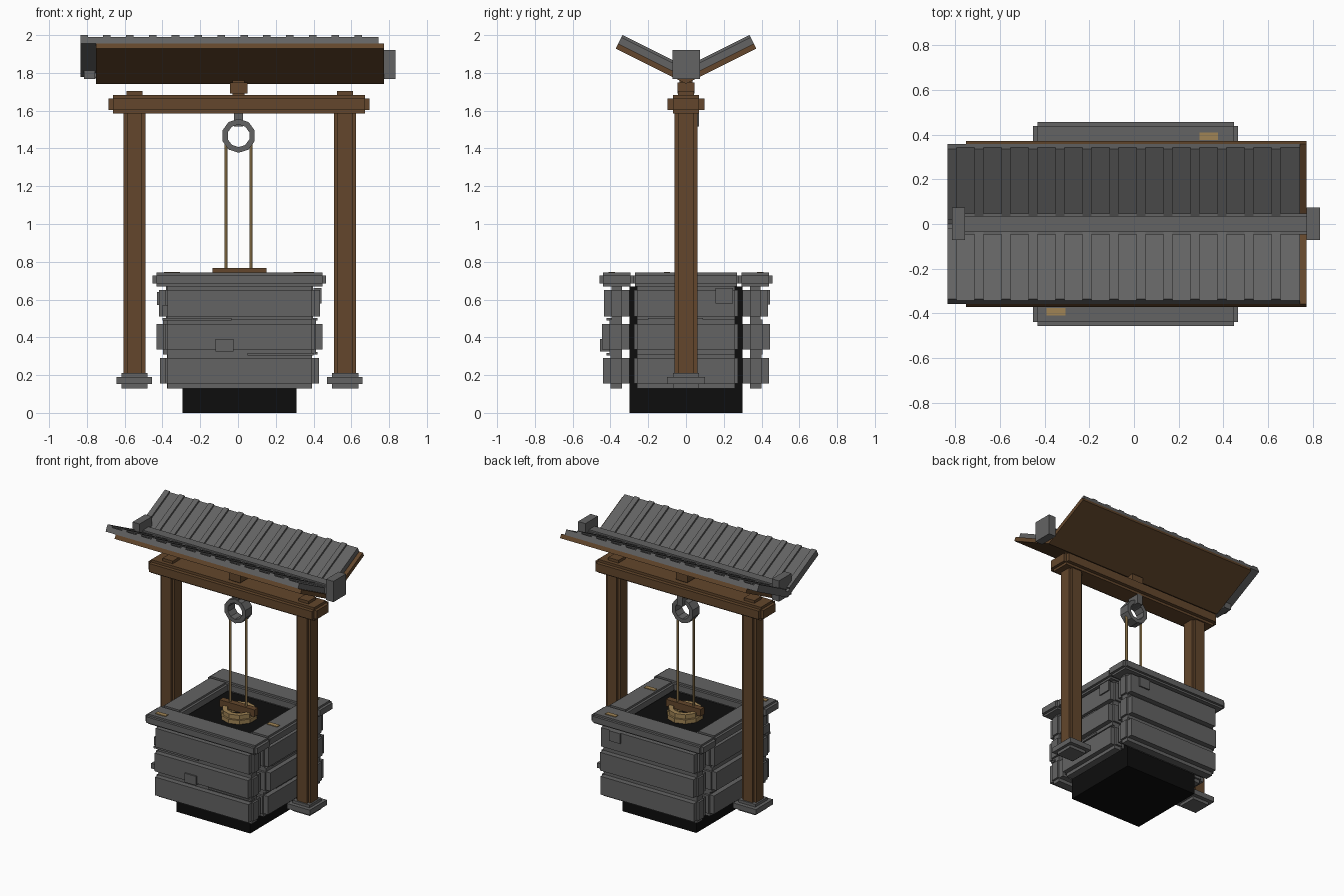
import bpy, bmesh, math
from mathutils import Matrix, Vector

cube = bpy.data.objects.get("Cube")
if cube:
    bpy.data.objects.remove(cube, do_unlink=True)


def material(name, rgb):
    m = bpy.data.materials.new(name)
    m.use_nodes = True
    m.diffuse_color = (*rgb, 1)
    m.node_tree.nodes["Principled BSDF"].inputs["Base Color"].default_value = (*rgb, 1)
    return m


STONE = material("grey stone", (0.125, 0.125, 0.125))
WOOD = material("brown wood", (0.125, 0.062, 0.025))
TAN = material("tan rope", (0.35, 0.23, 0.09))
BLACK = material("dark core", (0.004, 0.004, 0.004))


def finish(name, bm, mat):
    bmesh.ops.recalc_face_normals(bm, faces=bm.faces)
    mesh = bpy.data.meshes.new(name)
    bm.to_mesh(mesh)
    bm.free()
    mesh.materials.append(mat)
    obj = bpy.data.objects.new(name, mesh)
    bpy.context.collection.objects.link(obj)
    return obj


def add_box(bm, lo, hi):
    lo, hi = Vector(lo), Vector(hi)
    m = Matrix.Translation((lo + hi) / 2) @ Matrix.Diagonal((*(hi - lo), 1))
    bmesh.ops.create_cube(bm, size=1, matrix=m)


def box(name, x, y, z, mat):
    bm = bmesh.new()
    add_box(bm, (x[0], y[0], z[0]), (x[1], y[1], z[1]))
    return finish(name, bm, mat)


def notched(name, x, y, z, mat, inset):
    """Block with stepped edges: three crossed boxes, each full along one axis."""
    bm = bmesh.new()
    for axis in range(3):
        lo, hi = [], []
        for i, (a, b) in enumerate((x, y, z)):
            n = 0 if i == axis else inset[i]
            lo.append(a + n)
            hi.append(b - n)
        add_box(bm, lo, hi)
    return finish(name, bm, mat)


def tube(name, centre, radius, inner, depth, sides, mat, axis="Z"):
    """Faceted ring with a square section."""
    bm = bmesh.new()
    loops = []
    for r, h in ((radius, -1), (radius, 1), (inner, 1), (inner, -1)):
        ring = []
        for i in range(sides):
            a = 2 * math.pi * (i + 0.5) / sides
            u, v, w = r * math.cos(a), r * math.sin(a), h * depth / 2
            p = (u, v, w) if axis == "Z" else (u, w, v)
            ring.append(bm.verts.new(Vector(p) + Vector(centre)))
        loops.append(ring)
    for k in range(4):
        a, b = loops[k], loops[(k + 1) % 4]
        for i in range(sides):
            j = (i + 1) % sides
            bm.faces.new((a[i], a[j], b[j], b[i]))
    return finish(name, bm, mat)


# Dark shaft of the well
CX = 0.008
box("shaft", (-0.295, 0.31), (-0.3, 0.3), (0, 0.67), BLACK)

# Stone courses: long ones at front and back, short ones at the sides
courses = [(0.13, 0.315, 0.44, 0.42), (0.31, 0.495, 0.445, 0.44), (0.485, 0.675, 0.435, 0.425)]
for i, (z0, z1, out, side_out) in enumerate(courses):
    for label, s in (("front", -1), ("back", 1)):
        y = sorted((s * 0.3, s * out))
        notched(f"{label}_course_{i}", (CX - 0.395, CX + 0.4), y, (z0, z1), STONE, (0.015, 0.04, 0.025))
    for label, s in (("right", -1), ("left", 1)):
        x = sorted((CX + s * 0.295, CX + s * side_out))
        notched(f"{label}_course_{i}", x, (-0.275, 0.275), (z0, z1), STONE, (0.035, 0.015, 0.025))

# Rim slabs
for label, s in (("front", -1), ("back", 1)):
    y = sorted((s * 0.275, s * 0.458))
    notched(f"{label}_rim", (-0.452, 0.467), y, (0.67, 0.742), STONE, (0.02, 0.018, 0.014))
for label, s in (("right", -1), ("left", 1)):
    x = sorted((CX + s * 0.28, CX + s * 0.445))
    notched(f"{label}_rim", x, (-0.28, 0.28), (0.67, 0.742), STONE, (0.018, 0.01, 0.014))

# Raised stone patches and mortar strips on the walls
box("front_patch", (-0.12, -0.025), (-0.455, -0.4), (0.325, 0.392), STONE)
box("front_corner_patch", (-0.4, -0.34), (-0.41, -0.31), (0.51, 0.57), STONE)
box("back_patch", (0.23, 0.32), (0.4, 0.445), (0.575, 0.65), STONE)
box("left_patch", (0.4, 0.443), (0.155, 0.25), (0.58, 0.66), STONE)
box("right_patch", (-0.43, -0.39), (-0.22, -0.13), (0.57, 0.64), STONE)
box("front_strip_upper", (-0.4, -0.035), (-0.42, -0.38), (0.49, 0.503), STONE)
box("front_strip_lower", (0.05, 0.4), (-0.42, -0.38), (0.305, 0.318), STONE)
box("left_strip_upper", (0.37, 0.42), (-0.2, 0.09), (0.49, 0.503), STONE)
box("left_strip_lower", (0.37, 0.42), (-0.16, 0.09), (0.308, 0.323), STONE)

# Tan chips lying on the rim
for i, (x, y) in enumerate(((-0.35, -0.393), (0.335, 0.393), (0.36, -0.1))):
    box(f"rim_chip_{i}", (x - 0.042, x + 0.042), (y - 0.016, y + 0.016), (0.74, 0.747), TAN)

# Posts, feet and pegs
for label, cx in (("right", -0.548), ("left", 0.567)):
    notched(f"{label}_post", (cx - 0.058, cx + 0.058), (-0.06, 0.06), (0.2, 1.6), WOOD, (0.018, 0.018, 0.01))
    box(f"{label}_foot_core", (cx - 0.07, cx + 0.07), (-0.07, 0.07), (0.13, 0.21), STONE)
    box(f"{label}_foot_ledge", (cx - 0.095, cx + 0.092), (-0.1, 0.1), (0.152, 0.19), STONE)
    box(f"{label}_peg", (cx - 0.042, cx + 0.042), (-0.042, 0.042), (1.67, 1.703), WOOD)

# Crossbeam and the block carrying the roof
notched("crossbeam", (-0.685, 0.695), (-0.097, 0.097), (1.585, 1.683), WOOD, (0.022, 0.027, 0.018))
box("roof_block", (-0.042, 0.05), (-0.045, 0.045), (1.69, 1.75), WOOD)
box("roof_block_neck", (-0.03, 0.035), (-0.035, 0.035), (1.66, 1.775), WOOD)

# Pulley ring and hook
box("pulley_hook", (-0.02, 0.026), (-0.03, 0.07), (1.515, 1.59), STONE)
tube("pulley_ring", (0.003, 0, 1.467), 0.09, 0.06, 0.08, 10, STONE, axis="Y")

# Ropes, bucket and its handle plank
for label, x in (("right", -0.063), ("left", 0.068)):
    bm = bmesh.new()
    bmesh.ops.create_cone(bm, cap_ends=True, segments=6, radius1=0.009, radius2=0.009, depth=0.7,
                          matrix=Matrix.Translation((x, 0, 1.09)))
    finish(f"{label}_rope", bm, TAN)
tube("bucket_lower_hoop", (CX, 0, 0.685), 0.125, 0.085, 0.03, 10, TAN)
tube("bucket_upper_hoop", (CX, 0, 0.718), 0.115, 0.08, 0.032, 10, TAN)
box("bucket_handle", (-0.136, 0.15), (-0.022, 0.022), (0.715, 0.767), WOOD)

# Valley roof: slabs measured along the slope (s) and above its underside (t)
SLOPE = math.atan(0.5)


def add_slab(bm, side, x, s, t):
    c, n = math.cos(SLOPE), math.sin(SLOPE)
    ends = []
    for px in x:
        ring = []
        for ps, pt in ((s[0], t[0]), (s[1], t[0]), (s[1], t[1]), (s[0], t[1])):
            ring.append(bm.verts.new((px, side * (ps * c - pt * n), 1.742 + ps * n + pt * c)))
        ends.append(ring)
        bm.faces.new(ring)
    a, b = ends
    for i in range(4):
        j = (i + 1) % 4
        bm.faces.new((a[i], a[j], b[j], b[i]))


for label, side in (("front", -1), ("back", 1)):
    bm = bmesh.new()
    add_slab(bm, side, (-0.752, 0.773), (0, 0.416), (0, 0.03))
    finish(f"{label}_roof_boards", bm, WOOD)
    bm = bmesh.new()
    add_slab(bm, side, (-0.835, 0.743), (0.02, 0.416), (0.03, 0.068))
    for k in range(13):
        x = -0.815 + 0.121 * k
        add_slab(bm, side, (x - 0.02, x + 0.02), (0.06, 0.416), (0.06, 0.081))
    finish(f"{label}_roof_tiles", bm, STONE)

# Valley beam with end blocks
box("valley_beam", (-0.76, 0.775), (-0.047, 0.047), (1.775, 1.85), STONE)
box("valley_beam_cap", (-0.76, 0.775), (-0.034, 0.034), (1.77, 1.862), STONE)
box("right_end_block", (-0.815, -0.757), (-0.072, 0.075), (1.768, 1.922), STONE)
box("left_end_block", (0.773, 0.833), (-0.072, 0.075), (1.768, 1.922), STONE)
